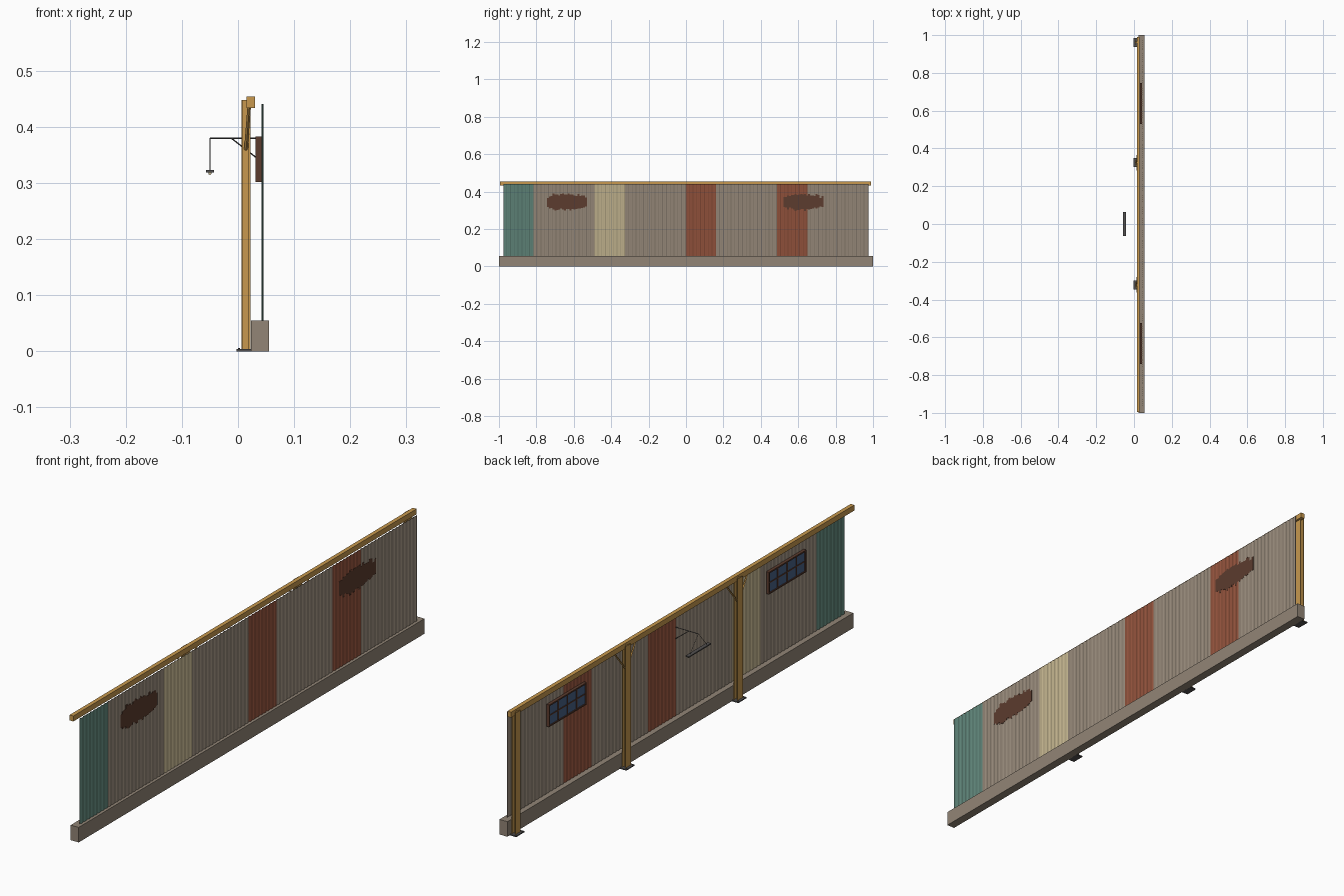
import bpy, bmesh, math, random
from mathutils import Vector

if "Cube" in bpy.data.objects:
    bpy.data.objects.remove(bpy.data.objects["Cube"])

random.seed(4)


def srgb(r, g, b):
    f = lambda c: c / 12.92 if c <= 0.04045 else ((c + 0.055) / 1.055) ** 2.4
    return (f(r / 255), f(g / 255), f(b / 255), 1)


def mat(name, *rgb):
    m = bpy.data.materials.new(name)
    m.diffuse_color = srgb(*rgb)
    m.use_nodes = True
    m.node_tree.nodes["Principled BSDF"].inputs["Base Color"].default_value = m.diffuse_color
    return m


GREY = mat("weathered grey", 146, 133, 118)
GOLD = mat("yellow timber", 200, 153, 78)
TEAL = mat("faded teal", 92, 128, 117)
CREAM = mat("faded cream", 188, 174, 138)
RED = mat("brick red", 142, 80, 58)
RUST = mat("dark rust", 92, 60, 46)
GLASS = mat("blue glass", 72, 96, 134)
METAL = mat("dark metal", 82, 80, 80)


def finish(bm, name, material):
    bmesh.ops.recalc_face_normals(bm, faces=bm.faces)
    me = bpy.data.meshes.new(name)
    bm.to_mesh(me)
    bm.free()
    me.materials.append(material)
    ob = bpy.data.objects.new(name, me)
    bpy.context.collection.objects.link(ob)
    return ob


def boxes(name, material, *bounds):
    """One object from boxes given as (x0, x1, y0, y1, z0, z1)."""
    bm = bmesh.new()
    for x0, x1, y0, y1, z0, z1 in bounds:
        vs = bmesh.ops.create_cube(bm, size=1)["verts"]
        for v in vs:
            v.co = Vector((x0 + (v.co.x + .5) * (x1 - x0),
                           y0 + (v.co.y + .5) * (y1 - y0),
                           z0 + (v.co.z + .5) * (z1 - z0)))
    return finish(bm, name, material)


def rod(name, material, a, b, r, sides=6):
    a, b = Vector(a), Vector(b)
    d = b - a
    bm = bmesh.new()
    bmesh.ops.create_cone(bm, cap_ends=True, segments=sides, radius1=r, radius2=r, depth=d.length)
    q = d.to_track_quat('Z', 'Y')
    for v in bm.verts:
        v.co = q @ v.co + (a + b) / 2
    return finish(bm, name, material)


# Concrete plinth and long top rail
boxes("plinth", GREY, (.023, .055, -1, 1, 0, .055))
boxes("top_rail", GOLD, (.015, .030, -.995, .99, .434, .454))

# Corrugated wall sheets, one per colour bay
PANEL, RIDGES, XW = .1626, 8, .0435
bays = [TEAL, GREY, GREY, CREAM, GREY, GREY, RED, GREY, GREY, RED, GREY, GREY]
for i, m in enumerate(bays):
    y0 = -.977 + i * PANEL
    pitch = PANEL / RIDGES
    pts = []
    for k in range(RIDGES):
        for t, s in ((0, -1), (.3, -1), (.5, 1), (.8, 1)):
            pts.append((XW + s * .0011, y0 + (k + t) * pitch))
    pts.append((XW - .0011, y0 + PANEL))
    bm = bmesh.new()
    lo = [bm.verts.new((x, y, .05)) for x, y in pts]
    hi = [bm.verts.new((x, y, .441)) for x, y in pts]
    for a in range(len(pts) - 1):
        bm.faces.new((lo[a], lo[a + 1], hi[a + 1], hi[a]))
    ob = finish(bm, f"wall_sheet_{i + 1}", m)
    sol = ob.modifiers.new("thickness", 'SOLIDIFY')
    sol.thickness, sol.offset = .001, 0

# Posts: I-section with base plate, bolts and knee braces
for n, y in enumerate((-.322, .325, .962)):
    boxes(f"post_{n + 1}", GOLD,
          (.006, .009, y - .015, y + .015, .003, .448),
          (.019, .022, y - .015, y + .015, .003, .448),
          (.009, .019, y - .003, y + .003, .003, .448))
    boxes(f"base_plate_{n + 1}", METAL, (-.003, .025, y - .024, y + .024, 0, .004))
    for s in (-1, 1):
        rod(f"base_bolt_{n + 1}", METAL, (.002, y + s * .018, .003), (.002, y + s * .018, .006), .002)
        if n < 2:
            rod(f"knee_brace_{n + 1}", GOLD, (.014, y + s * .004, .36),
                (.020, y + s * .062, .437), .0032, 4)

# Barred windows on the inner face, rust patches on the outer face
for n, yc in enumerate((-.632, .638)):
    y0, y1, z0, z1 = yc - .108, yc + .108, .302, .383
    boxes(f"window_glass_{n + 1}", GLASS, (.034, .041, y0 + .002, y1 - .002, z0 + .002, z1 - .002))
    bars = [(.031, .042, y0, y1, z, z + .005) for z in (z0, z1 - .005)]
    bars += [(.031, .042, y, y + .005, z0, z1) for y in (y0, y1 - .005)]
    bars += [(.032, .036, y0 + k * .054 - .002, y0 + k * .054 + .002, z0, z1) for k in (1, 2, 3)]
    bars += [(.032, .036, y0, y1, .3405, .3445)]
    boxes(f"window_frame_{n + 1}", RUST, *bars)

    strips, count = [], 21
    peak = .28 if n == 0 else .42
    for k in range(count):
        t = (k + .5) / count
        d = (t - peak) / (peak if t < peak else 1 - peak)
        h = .018 + .024 * math.sqrt(max(0, 1 - d * d)) + random.uniform(-.006, .004)
        c = .345 + random.uniform(-.004, .004)
        ya = yc - .112 + k * .0102 - n * .006
        strips.append((.0447, .0455, ya, ya + .0102, c - h, c + h))
    boxes(f"rust_patch_{n + 1}", RUST, *strips)

# Hanging lamp on a wall bracket
rod("lamp_arm", METAL, (.043, 0, .38), (-.05, 0, .38), .0014)
rod("lamp_arm_brace", METAL, (-.012, 0, .38), (.042, 0, .338), .0012)
for s in (-1, 1):
    rod("lamp_wire", METAL, (-.05, 0, .38), (-.05, s * .05, .322), .0007, 4)
boxes("lamp_housing", METAL, (-.057, -.043, -.064, .064, .319, .323))
rod("lamp_tube", CREAM, (-.05, -.06, .3175), (-.05, .06, .3175), .003, 8)
